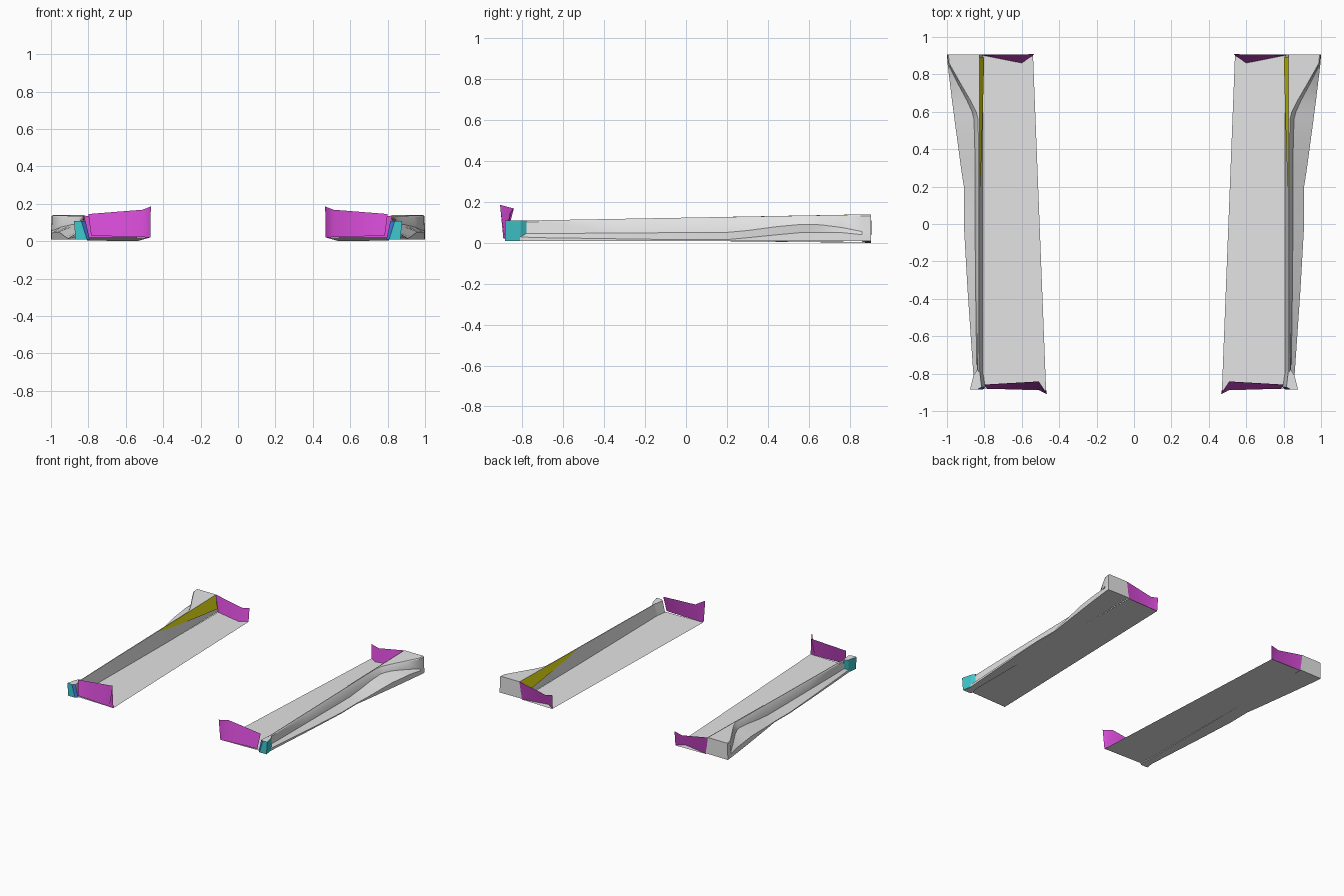
import bpy, bmesh, math

cube = bpy.data.objects.get("Cube")
if cube:
    bpy.data.objects.remove(cube, do_unlink=True)


def material(name, color):
    mat = bpy.data.materials.new(name)
    mat.use_nodes = True
    mat.diffuse_color = (*color, 1)
    mat.node_tree.nodes["Principled BSDF"].inputs["Base Color"].default_value = (*color, 1)
    return mat


GREY = material("light grey", (0.77, 0.77, 0.77))
MAGENTA = material("magenta", (0.66, 0.07, 0.66))
CYAN = material("cyan", (0.05, 0.58, 0.62))
BLUE = material("blue", (0.05, 0.18, 0.72))
YELLOW = material("yellow", (0.8, 0.76, 0.005))


def build(name, verts, faces, materials, rule=None, smooth=False):
    """Make one part on the left and mirror it to the right."""
    bm = bmesh.new()
    points = [bm.verts.new(v) for v in verts]
    for face in faces:
        bm.faces.new([points[i] for i in face])
    bmesh.ops.recalc_face_normals(bm, faces=bm.faces)
    bm.normal_update()
    for face in bm.faces:
        face.smooth = smooth
        if rule:
            face.material_index = rule(face)
    mesh = bpy.data.meshes.new(name)
    bm.to_mesh(mesh)
    bm.free()
    for mat in materials:
        mesh.materials.append(mat)
    obj = bpy.data.objects.new(name, mesh)
    bpy.context.collection.objects.link(obj)
    mirror = obj.modifiers.new("mirror", "MIRROR")
    mirror.use_mirror_merge = False
    return obj


def two_sided(obj):
    """Give a sheet a thin second skin so both sides face outward."""
    skin = obj.modifiers.new("skin", "SOLIDIFY")
    skin.thickness = 0.003
    skin.offset = 0
    skin.use_rim = False


def loft_faces(rows, width, closed=False):
    """Quads between successive rows, with end caps when the rows are rings."""
    faces = []
    for r in range(rows - 1):
        for c in range(width if closed else width - 1):
            d = (c + 1) % width
            a, b = r * width, (r + 1) * width
            faces.append((a + c, a + d, b + d, b + c))
    if closed:
        faces.append(tuple(range(width)))
        faces.append(tuple(range((rows - 1) * width, rows * width)))
    return faces


def top_height(y):
    return 0.123 + 0.018 * y


def wall_point(y, fraction, offset=0.0):
    """Point on the leaning inner wall, from its foot (0) to its top (1)."""
    base = 0.01
    return (0.806 + 0.02 * fraction - offset, y, base + (top_height(y) - base) * fraction)


# Floor panel, narrowing toward the front
build("floor_panel",
      [(0.47, -0.89, 0.02), (0.808, -0.88, 0.02), (0.808, 0.905, 0.004), (0.54, 0.905, 0.0)],
      [(0, 1, 2, 3)], [GREY])

# Side skirt: y, ridge x, shoulder x and z, outer x and z
stations = [
    (-0.86, 0.835, 0.838, 0.045, 0.855, 0.03),
    (-0.7, 0.836, 0.842, 0.045, 0.866, 0.025),
    (-0.35, 0.838, 0.847, 0.048, 0.89, 0.02),
    (0.0, 0.838, 0.85, 0.05, 0.91, 0.015),
    (0.19, 0.838, 0.85, 0.05, 0.908, 0.015),
    (0.3, 0.838, 0.85, 0.06, 0.925, 0.025),
    (0.45, 0.838, 0.852, 0.08, 0.945, 0.04),
    (0.56, 0.84, 0.856, 0.09, 0.96, 0.05),
    (0.6, 0.85, 0.866, 0.09, 0.965, 0.05),
    (0.66, 0.88, 0.893, 0.088, 0.973, 0.05),
    (0.76, 0.938, 0.947, 0.075, 0.985, 0.05),
    (0.86, 0.994, 0.996, 0.055, 0.997, 0.04),
    (0.905, 0.998, 0.999, 0.055, 1.0, 0.04),
]
verts = []
for y, ridge, shoulder, shoulder_z, outer, outer_z in stations:
    top = top_height(y)
    verts += [wall_point(y, 0), wall_point(y, 1), (ridge - 0.006, y, top), (ridge, y, top - 0.007),
              (shoulder, y, shoulder_z), (outer, y, outer_z), (outer, y, 0.008)]
skirt = build("side_skirt", verts, loft_faces(len(stations), 7, True), [GREY], smooth=True)
skirt.data.set_sharp_from_angle(angle=math.radians(32))

# Flared front corner block: grey cap and inner side, coloured front and outer side
outline = [(0.815, -0.872), (0.838, -0.885), (0.877, -0.885), (0.858, -0.81), (0.84, -0.78), (0.826, -0.78)]
shift = [0.022, 0.03, 0.008, 0.0, 0.0, 0.018]
verts = [(x - s, y, 0.01) for (x, y), s in zip(outline, shift)]
verts += [(x, y, 0.108) for x, y in outline]


def corner_color(face):
    if abs(face.normal.z) > 0.8 or face.normal.x < -0.8:
        return 0
    return 2 if face.calc_center_median().x < 0.825 else 1


build("front_corner", verts, loft_faces(2, 6, True), [GREY, CYAN, BLUE], corner_color)

# Front end plate, leaning back with a forward tip at the inner end
two_sided(build("front_plate",
                [(0.785, -0.88, 0.03), (0.51, -0.885, 0.022), (0.47, -0.892, 0.02),
                 (0.80, -0.86, 0.145), (0.51, -0.843, 0.168), (0.467, -0.908, 0.185)],
                loft_faces(2, 3), [MAGENTA], smooth=True))

# Rear end plate, its foot folded inward under an overhanging top
two_sided(build("rear_plate",
                [(0.808, 0.903, 0.006), (0.60, 0.862, 0.004), (0.54, 0.903, 0.002),
                 (0.826, 0.905, 0.138), (0.60, 0.905, 0.095), (0.535, 0.907, 0.11)],
                loft_faces(2, 3), [MAGENTA], smooth=True))

# Tapered panel on the inner wall
steps = 8
verts = []
for i in range(steps + 1):
    t = i / steps
    y = 0.2 + 0.69 * t
    verts += [wall_point(y, 1, 0.002), wall_point(y, 0.96 - 0.75 * t ** 0.8, 0.002 + 0.006 * t)]
two_sided(build("inner_wall_panel", verts, loft_faces(steps + 1, 2), [YELLOW], smooth=True))
